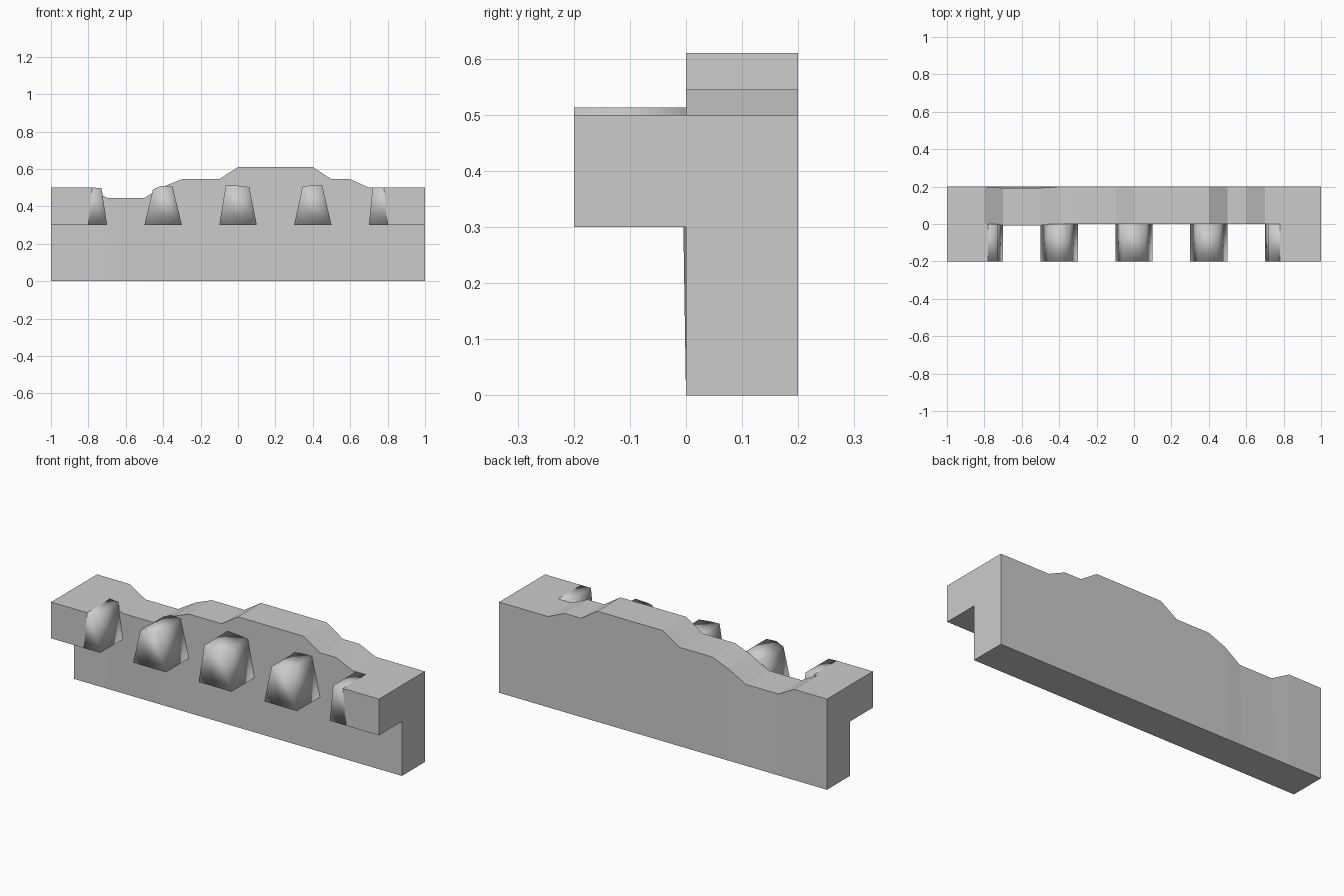
import bpy
import bmesh

if "Cube" in bpy.data.objects:
    bpy.data.objects.remove(bpy.data.objects["Cube"])


def strip(name, columns, y0, y1, z0, smooth):
    """Solid made of columns: (bottom x, top x, top z, top y shift)."""
    bm = bmesh.new()
    rings = []
    for xb, xt, zt, dy in columns:
        rings.append([bm.verts.new(p) for p in (
            (xb, y0, z0), (xb, y1, z0), (xt, y1 + dy, zt), (xt, y0 + dy, zt))])
    for a, b in zip(rings, rings[1:]):
        for i in range(4):
            j = (i + 1) % 4
            bm.faces.new((a[i], a[j], b[j], b[i]))
    bm.faces.new(rings[0])
    bm.faces.new(rings[-1])
    bmesh.ops.recalc_face_normals(bm, faces=bm.faces)
    for f in bm.faces:
        f.smooth = smooth(f.calc_center_median().x)
    mesh = bpy.data.meshes.new(name)
    bm.to_mesh(mesh)
    bm.free()
    obj = bpy.data.objects.new(name, mesh)
    bpy.context.collection.objects.link(obj)
    return obj


# Back wall with a worn, stepped top; the low dip leans slightly forward
top_line = [(-1, .5), (-.8, .5), (-.7, .445), (-.5, .445), (-.4, .505),
            (-.3, .545), (-.1, .545), (0, .61), (.4, .61), (.5, .545),
            (.6, .545), (.7, .5), (1, .5)]
strip("back_wall",
      [(x, x, z, -.007 if -.75 < x < -.45 else 0) for x, z in top_line],
      0, .2, 0, lambda x: False)

# Overhanging end blocks, softly shaded near the inner ends
strip("left_end_block", [(-1, -1, .5, 0), (-.8, -.78, .5, 0), (-.7, -.73, .498, 0)],
      -.2, 0, .3, lambda x: -.8 < x)
strip("right_end_block", [(.7, .72, .5, 0), (.8, .78, .5, 0), (1, 1, .5, 0)],
      -.2, 0, .3, lambda x: x < .8)

# Tapered teeth between them, each with a slightly uneven top
tooth_tops = {-.4: [(-.055, .49), (-.01, .51), (.05, .505)],
              0: [(-.065, .513), (0, .51), (.06, .503)],
              .4: [(-.055, .505), (-.02, .511), (.05, .513)]}
for n, (cx, tops) in enumerate(tooth_tops.items(), 1):
    strip(f"tooth_{n}",
          [(cx + bx, cx + tx, z, 0) for bx, (tx, z) in zip((-.1, 0, .1), tops)],
          -.2, 0, .3, lambda x: True)
